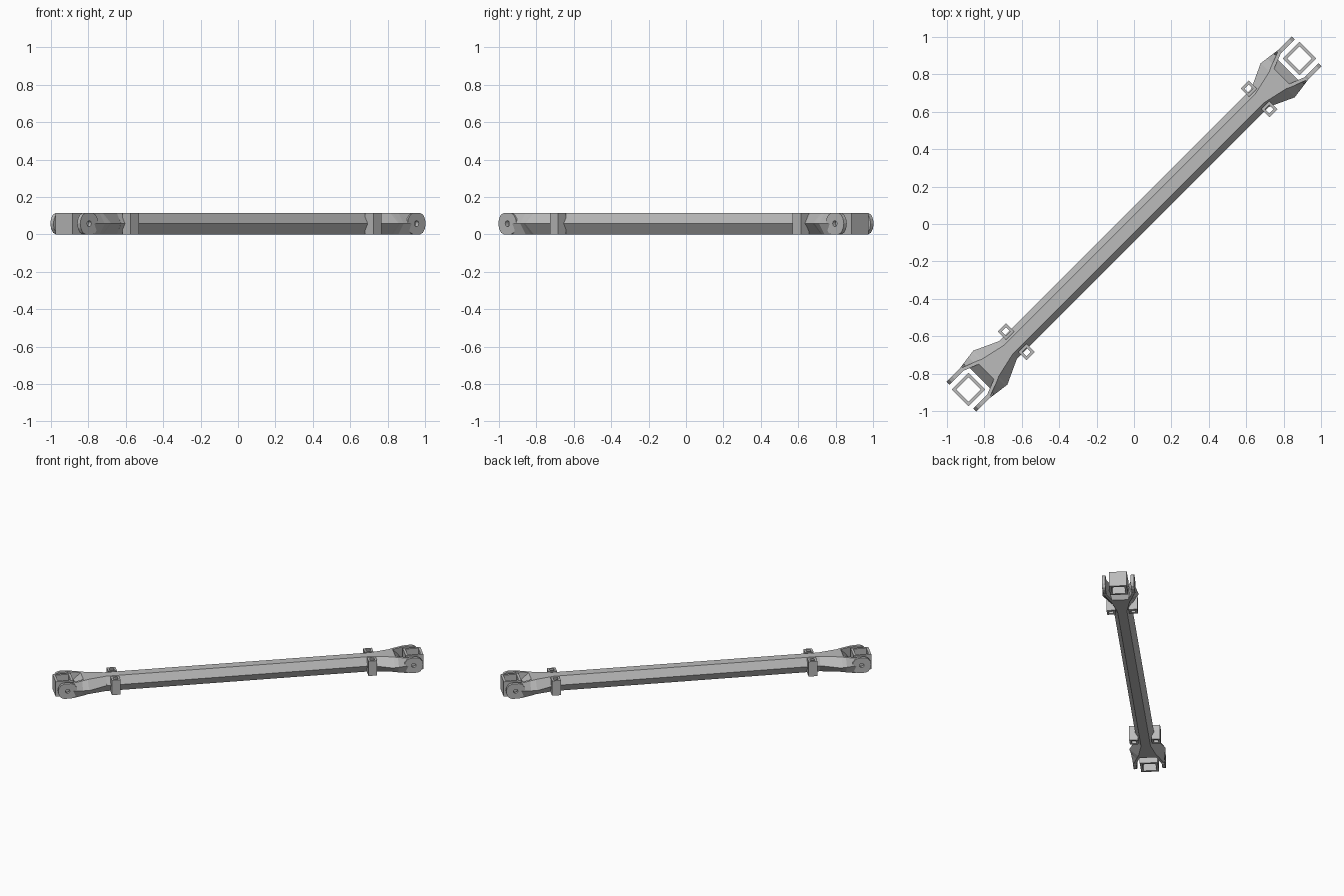
import bpy, bmesh
from math import sin, cos, pi, radians

cube = bpy.data.objects.get("Cube")
if cube:
    bpy.data.objects.remove(cube, do_unlink=True)

H = 0.0575          # half height of every part


def material(name, rgb):
    m = bpy.data.materials.new(name)
    m.use_nodes = True
    colour = (*rgb, 1)
    m.diffuse_color = colour
    m.node_tree.nodes["Principled BSDF"].inputs["Base Color"].default_value = colour
    return m


steel = material("steel grey", (0.5, 0.5, 0.5))


def loft(name, loops, mirror=(False, False), closed=False):
    """Skin equal loops of (length, width, height); drop faces on the mirror plane."""
    bm = bmesh.new()
    rows = [[bm.verts.new(p) for p in loop] for loop in loops]
    n = len(rows[0])
    pairs = list(zip(rows, rows[1:])) + ([(rows[-1], rows[0])] if closed else [])
    for a, b in pairs:
        for i in range(n):
            j = (i + 1) % n
            quad = (a[i], a[j], b[j], b[i])
            if mirror[1] and all(abs(v.co.y) < 1e-6 for v in quad):
                continue
            bm.faces.new(quad)
    if not closed:
        bm.faces.new(rows[0])
        bm.faces.new(rows[-1])
    bmesh.ops.recalc_face_normals(bm, faces=bm.faces)
    mesh = bpy.data.meshes.new(name)
    bm.to_mesh(mesh)
    bm.free()
    mesh.materials.append(steel)
    ob = bpy.data.objects.new(name, mesh)
    bpy.context.collection.objects.link(ob)
    ob.location.z = H
    ob.rotation_euler.z = radians(45)      # the rod lies on the diagonal
    if any(mirror):
        mod = ob.modifiers.new("Mirror", "MIRROR")
        mod.use_axis = (*mirror, False)
        mod.merge_threshold = 0.0001
    return ob


def square_tube(name, u, v, outer, inner, mirror):
    """Upright hollow square sleeve."""
    def loop(r, z):
        return [(u + a * r, v + b * r, z)
                for a, b in ((-1, -1), (1, -1), (1, 1), (-1, 1))]
    loft(name, [loop(outer, -H), loop(outer, H), loop(inner, H), loop(inner, -H)],
         mirror, closed=True)


# Hexagonal bar
def hexagon(u):
    return [(u, 0.0664 * cos(i * pi / 3), 0.0664 * sin(i * pi / 3)) for i in range(6)]


loft("bar", [hexagon(-0.95), hexagon(0.95)])


# Fork arms flaring out of the bar, with a wedge-ended pocket between them
def arm_section(u, top, mid, u_in, in_top, u_wedge, in_mid):
    return [(u, top, H), (u, mid, 0), (u, top, -H),
            (u_in, in_top, -H), (u_wedge, in_mid, 0), (u_in, in_top, H)]


loft("fork_arm", [
    arm_section(0.95, 0.033, 0.066, 0.95, 0, 0.95, 0),
    arm_section(1.087, 0.064, 0.129, 1.087, 0, 1.087, 0),
    arm_section(1.10, 0.071, 0.127, 1.116, 0, 1.165, 0),
    arm_section(1.13, 0.083, 0.123, 1.116, 0.057, 1.165, 0.076),
    arm_section(1.20, 0.109, 0.113, 1.20, 0.09, 1.20, 0.09),
], (True, True))


# Rounded fork tips with a pin hole
def disc(radius, v):
    return [(1.238 + radius * cos(i * pi / 8), v,
             max(-H, min(H, radius * sin(i * pi / 8)))) for i in range(16)]


loft("fork_tip", [disc(0.068, 0.09), disc(0.068, 0.113),
                  disc(0.016, 0.113), disc(0.016, 0.09)], (True, True), closed=True)

# Square links held between the fork tips
square_tube("end_link", 1.252, 0, 0.0635, 0.046, (True, False))

# Small sleeves on both sides of the bar near each fork
square_tube("left_sleeve", 0.946, 0.078, 0.031, 0.016, (False, True))
square_tube("right_sleeve", -0.89, 0.078, 0.031, 0.016, (False, True))
